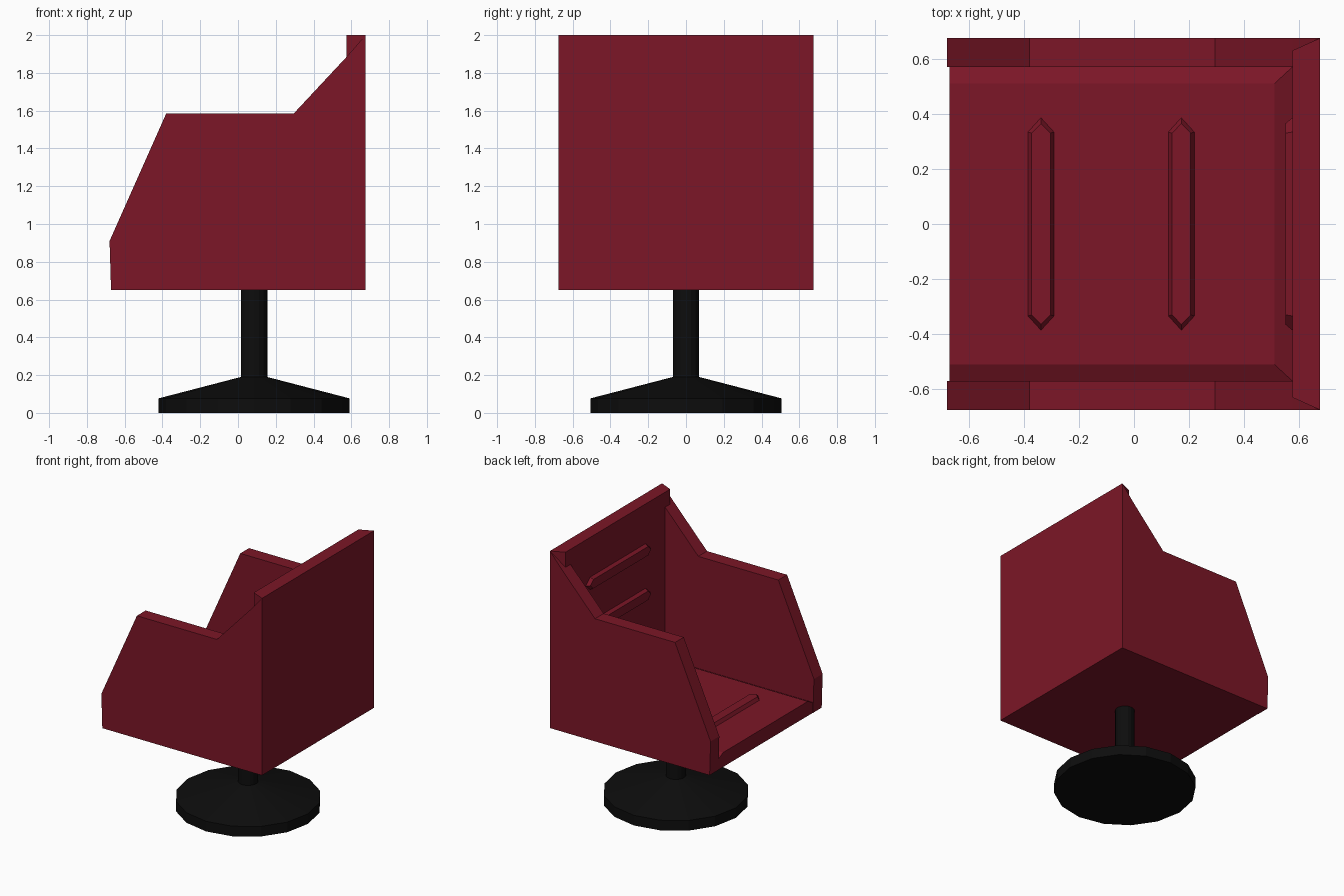
import bpy, bmesh
from math import sin, cos, pi

if "Cube" in bpy.data.objects:
    bpy.data.objects.remove(bpy.data.objects["Cube"])


def material(name, rgb):
    m = bpy.data.materials.new(name)
    m.diffuse_color = (*rgb, 1)
    m.use_nodes = True
    m.node_tree.nodes["Principled BSDF"].inputs["Base Color"].default_value = m.diffuse_color
    return m


RED = material("red_leather", (0.2, 0.008, 0.02))
BLACK = material("black_metal", (0.004, 0.004, 0.004))


def loft(name, rings, mat):
    """Closed solid skinned through rings with equal point counts."""
    bm = bmesh.new()
    loops = [[bm.verts.new(p) for p in ring] for ring in rings]
    n = len(loops[0])
    for a, b in zip(loops, loops[1:]):
        for i in range(n):
            j = (i + 1) % n
            bm.faces.new((a[i], a[j], b[j], b[i]))
    bm.faces.new(loops[0])
    bm.faces.new(loops[-1])
    bmesh.ops.recalc_face_normals(bm, faces=bm.faces)
    mesh = bpy.data.meshes.new(name)
    bm.to_mesh(mesh)
    bm.free()
    mesh.materials.append(mat)
    ob = bpy.data.objects.new(name, mesh)
    bpy.context.collection.objects.link(ob)
    return ob


def rect(x0, x1, y, z):
    return [(x0, -y, z), (x1, -y, z), (x1, y, z), (x0, y, z)]


def circle(r, z, n=16, cx=0.085):
    return [(cx + r * cos(2 * pi * i / n), r * sin(2 * pi * i / n), z) for i in range(n)]


def rib_outline(half_width, half_length, shoulder):
    w, l, s = half_width, half_length, shoulder
    return [(0, -l), (w, -s), (w, s), (0, l), (-w, s), (-w, -s)]


# Seat with sloped cushion edges beside the arms and back
loft("seat", [rect(-0.67, 0.6, 0.58, 0.65), rect(-0.67, 0.575, 0.57, 0.73),
              rect(-0.67, 0.51, 0.51, 0.76)], RED)

# Side panels, sweeping up into the top of the back
side = [(-0.672, 0.65), (0.675, 0.65), (0.675, 2.0), (0.575, 1.885),
        (0.295, 1.585), (-0.38, 1.585), (-0.68, 0.91)]
for label, s in (("right", -1), ("left", 1)):
    loft(label + "_side", [[(x, s * y, z) for x, z in side] for y in (0.57, 0.675)], RED)

# Backrest, with ends chamfered towards the sitter
plan = [(0.675, -0.675), (0.675, 0.675), (0.575, 0.63), (0.575, -0.63)]
loft("backrest", [[(x, y, z) for x, y in plan] for z in (0.65, 2.0)], RED)

# Raised pointed ribs on the seat and backrest
outer, inner = rib_outline(0.05, 0.39, 0.335), rib_outline(0.034, 0.365, 0.33)
for i, x in enumerate((-0.338, 0.172)):
    loft(f"seat_rib_{i}", [[(x + a, b, z) for a, b in o]
                           for o, z in ((outer, 0.755), (inner, 0.785))], RED)
for i, z in enumerate((0.97, 1.31, 1.65)):
    loft(f"back_rib_{i}", [[(x, b, z + a) for a, b in o]
                           for o, x in ((outer, 0.58), (inner, 0.55))], RED)

# Pedestal: flared disc foot and post
loft("foot", [circle(0.505, 0), circle(0.505, 0.077), circle(0.07, 0.19)], BLACK)
loft("post", [circle(0.07, 0.18), circle(0.07, 0.66)], BLACK)
